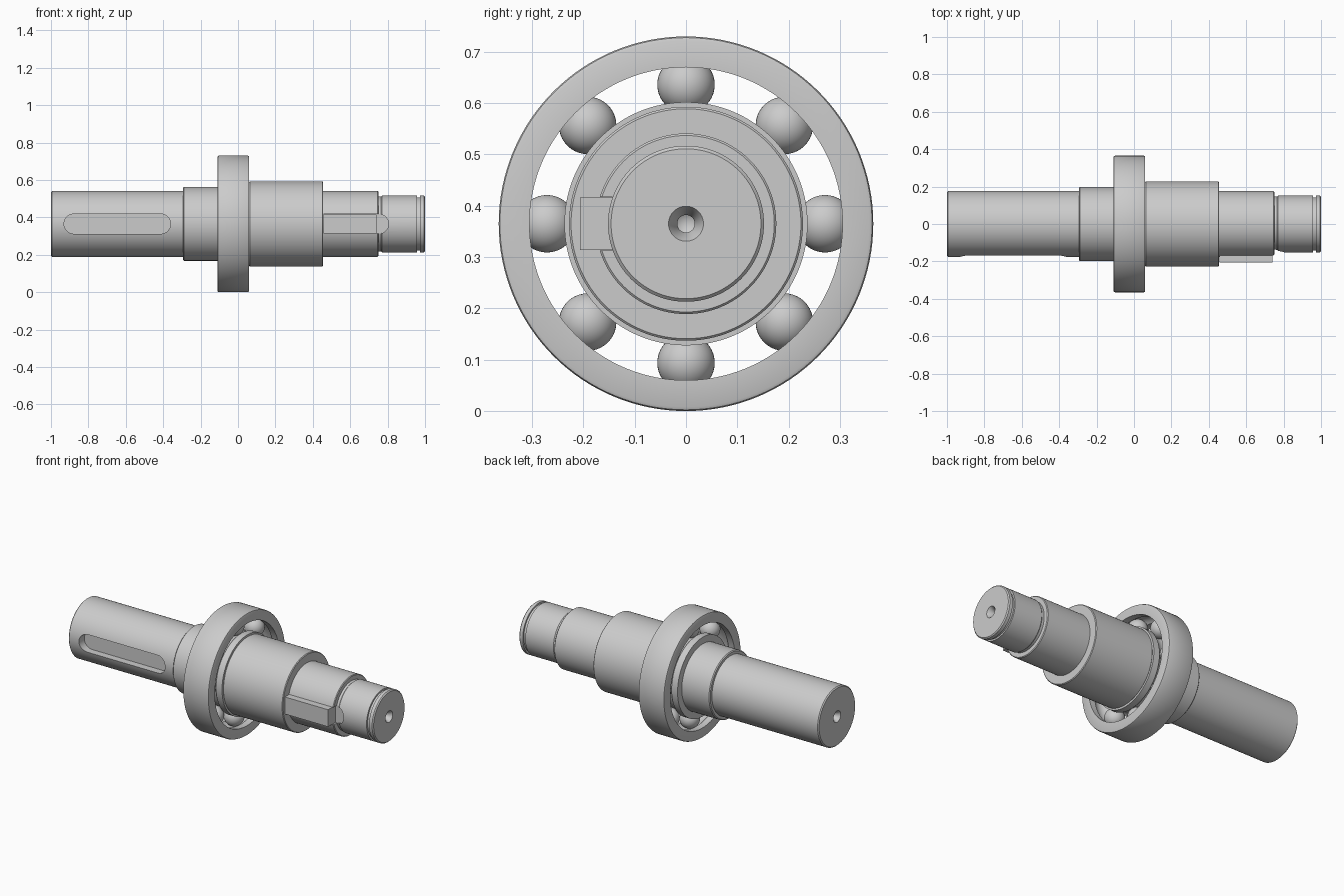
import bpy, bmesh
from math import sin, cos, pi, radians

if "Cube" in bpy.data.objects:
    bpy.data.objects.remove(bpy.data.objects["Cube"])

CZ = 0.365      # height of the shaft axis
BX = -0.025     # bearing centre along x
SEG = 128


def make(name, bm):
    bmesh.ops.recalc_face_normals(bm, faces=bm.faces)
    me = bpy.data.meshes.new(name)
    bm.to_mesh(me)
    bm.free()
    ob = bpy.data.objects.new(name, me)
    bpy.context.collection.objects.link(ob)
    return ob


def activate(ob):
    bpy.ops.object.select_all(action='DESELECT')
    ob.select_set(True)
    bpy.context.view_layer.objects.active = ob


def smooth(ob):
    activate(ob)
    bpy.ops.object.shade_smooth_by_angle(angle=radians(30))


def revolve(name, profile, closed):
    """Turn (x, radius) points around the shaft axis."""
    bm = bmesh.new()
    rings = []
    for x, r in profile:
        if r == 0:
            rings.append([bm.verts.new((x, 0, CZ))] * SEG)
        else:
            rings.append([bm.verts.new((x, r * cos(2 * pi * i / SEG), CZ + r * sin(2 * pi * i / SEG)))
                          for i in range(SEG)])
    n = len(rings)
    for k in range(n if closed else n - 1):
        a, b = rings[k], rings[(k + 1) % n]
        for i in range(SEG):
            j = (i + 1) % SEG
            bm.faces.new(list(dict.fromkeys((a[i], a[j], b[j], b[i]))))
    return make(name, bm)


def slot_cutter(x0, x1, half, floor_y, round_left):
    """Prism with rounded ends, entering from the front."""
    n = 24
    pts = [(x1 - half + half * sin(pi * i / n), -half * cos(pi * i / n)) for i in range(n + 1)]
    if round_left:
        pts += [(x0 + half - half * sin(pi * i / n), half * cos(pi * i / n)) for i in range(n + 1)]
    else:
        pts += [(x0, half), (x0, -half)]
    bm = bmesh.new()
    f = bm.faces.new([bm.verts.new((x, -0.4, CZ + z)) for x, z in pts])
    ext = bmesh.ops.extrude_face_region(bm, geom=[f])
    bmesh.ops.translate(bm, vec=(0, 0.4 + floor_y, 0),
                        verts=[v for v in ext['geom'] if isinstance(v, bmesh.types.BMVert)])
    ob = make("slot_cutter", bm)
    ob.hide_render = True
    return ob


# Stepped shaft with centre holes, chamfers and a retaining groove
shaft = revolve("shaft", [
    (-0.91, 0), (-0.92, 0.017), (-0.97, 0.017), (-1, 0.034),
    (-1, 0.170), (-0.994, 0.176), (-0.295, 0.176),
    (-0.295, 0.192), (-0.290, 0.197), (0.06, 0.197),
    (0.06, 0.224), (0.064, 0.228), (0.451, 0.228), (0.455, 0.224),
    (0.455, 0.176), (0.746, 0.176), (0.75, 0.172),
    (0.75, 0.147), (0.765, 0.147), (0.771, 0.152),
    (0.957, 0.152), (0.957, 0.142), (0.974, 0.142), (0.974, 0.152),
    (0.994, 0.152), (1, 0.146),
    (1, 0.034), (0.97, 0.017), (0.92, 0.017), (0.91, 0)], False)

# Keyways cut into the front of the shaft
for cutter in (slot_cutter(-0.93, -0.36, 0.053, -0.125, True),
               slot_cutter(0.456, 0.805, 0.052, -0.135, False)):
    activate(shaft)
    mod = shaft.modifiers.new("keyway", 'BOOLEAN')
    mod.operation = 'DIFFERENCE'
    mod.solver = 'EXACT'
    mod.object = cutter
    bpy.ops.object.modifier_apply(modifier=mod.name)
    bpy.data.objects.remove(cutter)
smooth(shaft)

# Flat-ended key
bm = bmesh.new()
bmesh.ops.create_cube(bm, size=1)
bmesh.ops.scale(bm, vec=(0.285, 0.072, 0.102), verts=bm.verts)
bmesh.ops.translate(bm, vec=(0.5985, -0.171, CZ), verts=bm.verts)
make("key", bm)

# Bearing rings with a ball track in each
W, BALL_R, PITCH = 0.085, 0.056, 0.271


def track(edge, side):
    g = BALL_R + 0.001
    half = (g * g - (edge - PITCH) ** 2) ** 0.5
    pts = []
    for i in range(13):
        x = -half + 2 * half * i / 12
        pts.append((BX + x, PITCH + side * (g * g - x * x) ** 0.5))
    return pts


c = 0.008
smooth(revolve("bearing_outer_ring",
               [(BX - W, 0.305)] + track(0.305, 1) +
               [(BX + W, 0.305), (BX + W, 0.365 - c), (BX + W - 0.3 * c, 0.365 - 0.3 * c), (BX + W - c, 0.365),
                (BX - W + c, 0.365), (BX - W + 0.3 * c, 0.365 - 0.3 * c), (BX - W, 0.365 - c)], True))
smooth(revolve("bearing_inner_ring",
               [(BX - W, 0.237)] + track(0.237, -1) +
               [(BX + W, 0.237), (BX + W, 0.197), (BX - W, 0.197)], True))

# Eight bearing balls
for i in range(8):
    a = i * pi / 4
    bm = bmesh.new()
    bmesh.ops.create_uvsphere(bm, u_segments=40, v_segments=20, radius=BALL_R)
    bmesh.ops.translate(bm, vec=(BX, PITCH * cos(a), CZ + PITCH * sin(a)), verts=bm.verts)
    smooth(make(f"bearing_ball_{i + 1}", bm))
